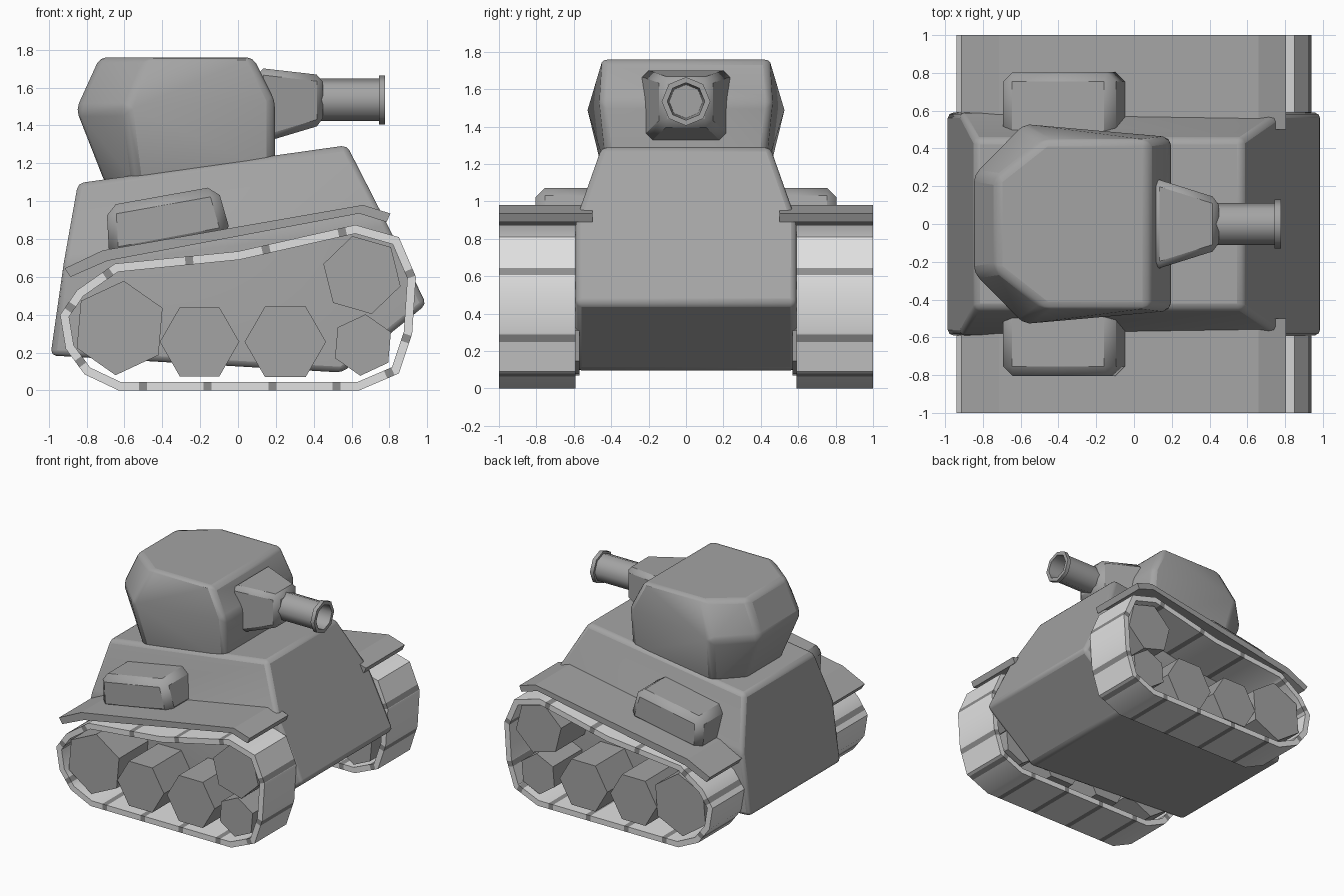
import bpy, bmesh, math
from mathutils import Vector

if "Cube" in bpy.data.objects:
    bpy.data.objects.remove(bpy.data.objects["Cube"])


def material(name, v):
    m = bpy.data.materials.new(name)
    m.diffuse_color = (v, v, v, 1)
    m.use_nodes = True
    m.node_tree.nodes["Principled BSDF"].inputs["Base Color"].default_value = m.diffuse_color
    return m


GREY = material("body grey", 0.37)
LIGHT = material("track light grey", 0.75)
DARK = material("track dark grey", 0.27)


def finish(name, bm, mats=(GREY,), bevel=0, segments=2, mirror=False, smooth=None):
    bmesh.ops.recalc_face_normals(bm, faces=bm.faces)
    me = bpy.data.meshes.new(name)
    bm.to_mesh(me)
    bm.free()
    ob = bpy.data.objects.new(name, me)
    bpy.context.collection.objects.link(ob)
    for m in mats:
        me.materials.append(m)
    if bevel:
        b = ob.modifiers.new("bevel", 'BEVEL')
        b.width, b.segments = bevel, segments
        b.limit_method, b.angle_limit = 'ANGLE', math.radians(14)
    if mirror:
        mm = ob.modifiers.new("mirror", 'MIRROR')
        mm.use_axis = (False, True, False)
        mm.use_mirror_merge = False
    if smooth:
        bpy.ops.object.select_all(action='DESELECT')
        ob.select_set(True)
        bpy.context.view_layer.objects.active = ob
        bpy.ops.object.shade_smooth_by_angle(angle=math.radians(smooth))
    return ob


def convex(name, pts, **kw):
    """Convex solid around the points, with near-flat faces joined."""
    bm = bmesh.new()
    vs = [bm.verts.new(p) for p in pts]
    bmesh.ops.convex_hull(bm, input=vs)
    bmesh.ops.delete(bm, geom=[v for v in bm.verts if not v.link_faces], context='VERTS')
    bmesh.ops.dissolve_limit(bm, angle_limit=math.radians(5), verts=bm.verts, edges=bm.edges)
    return finish(name, bm, **kw)


def both(pts):
    return [(x, s * y, z) for x, y, z in pts for s in (1, -1)]


def prism(name, outline, y0, y1, **kw):
    """Side outline (x, z) extruded along y."""
    bm = bmesh.new()
    a = [bm.verts.new((x, y0, z)) for x, z in outline]
    b = [bm.verts.new((x, y1, z)) for x, z in outline]
    bm.faces.new(a)
    bm.faces.new(b)
    for i in range(len(a)):
        bm.faces.new((a[i - 1], a[i], b[i], b[i - 1]))
    return finish(name, bm, **kw)


# Hull
lower = [(-0.99, 0.185), (0.55, 0.095), (0.995, 0.455), (0.78, 0.9), (-0.925, 0.68)]
upper = [(0.575, 1.295), (-0.845, 1.095)]
convex("hull", both([(x, 0.59, z) for x, z in lower] + [(x, 0.45, z) for x, z in upper]),
       bevel=0.03, smooth=40)

# Turret
convex("turret", both([
    (-0.73, 0.24, 1.76), (-0.47, 0.445, 1.76), (0.08, 0.445, 1.76),
    (-0.855, 0.26, 1.485), (-0.59, 0.53, 1.49), (0.195, 0.46, 1.53),
    (-0.70, 0.22, 1.09), (-0.54, 0.43, 1.09), (0.195, 0.42, 1.15)]),
    bevel=0.035, smooth=40)

# Gun mantlet
convex("gun_mantlet", both([(0.1, 0.245, 1.705), (0.1, 0.245, 1.30),
                            (0.45, 0.135, 1.665), (0.45, 0.135, 1.405)]),
       bevel=0.035, segments=1, smooth=25)

# Gun barrel with hollow muzzle, eight sides
bm = bmesh.new()
rings = []
for x, r in [(0.40, 0.112), (0.745, 0.112), (0.745, 0.13), (0.777, 0.13), (0.777, 0.1), (0.48, 0.09)]:
    rings.append([bm.verts.new((x, r * math.sin(i * math.pi / 4), 1.535 + r * math.cos(i * math.pi / 4)))
                  for i in range(8)])
for p, q in zip(rings, rings[1:]):
    for i in range(8):
        bm.faces.new((p[i - 1], p[i], q[i], q[i - 1]))
bm.faces.new(rings[0])
bm.faces.new(rings[-1])
finish("gun_barrel", bm, smooth=50)

# Fenders
prism("fenders", [(-0.915, 0.645), (-0.715, 0.74), (0.66, 0.98), (0.805, 0.935),
                  (0.785, 0.89), (0.64, 0.935), (-0.69, 0.685), (-0.885, 0.6)],
      0.5, 1.0, mirror=True)

# Storage boxes on the fenders
side = [(-0.68, 0.7), (-0.695, 0.975), (-0.11, 1.08), (-0.035, 0.82)]
convex("storage_boxes", [(x, y, z) for x, z in side for y in (0.4, 0.805)],
       bevel=0.05, segments=1, mirror=True, smooth=20)

# Road wheels: centre x, z, radius, rotation
wheels = [(-0.625, 0.33, 0.25, 25), (-0.203, 0.257, 0.21, 0), (0.25, 0.257, 0.215, 0),
          (0.66, 0.24, 0.163, 25), (0.655, 0.61, 0.212, 44)]
for n, (cx, cz, r, rot) in enumerate(wheels, 1):
    angles = [math.radians(rot + 60 * i) for i in range(6)]
    prism(f"wheel_{n}", [(cx + r * math.cos(a), cz + r * math.sin(a)) for a in angles],
          0.57, 0.965, mirror=True)

# Tracks: corner points, each with the places of dark strips on the run that follows
track = [((-0.63, 0), (0.1, 0.37, 0.64, 0.905)), ((0.64, 0), (0.8,)), ((0.85, 0.09), (0.85,)),
         ((0.92, 0.30), ()), ((0.94, 0.60), (0.12,)), ((0.85, 0.81), ()),
         ((0.62, 0.875), (0.12, 0.77)), ((0.0, 0.735), (0.4,)), ((-0.65, 0.67), (0.25,)),
         ((-0.85, 0.53), (0.6,)), ((-0.94, 0.40), ()), ((-0.91, 0.22), (0.6,)), ((-0.81, 0.085), ())]
pts, dark = [], set()
for i, (p, marks) in enumerate(track):
    p, q = Vector(p), Vector(track[(i + 1) % len(track)][0])
    d = (q - p).normalized() * 0.021
    pts.append(p)
    for t in marks:
        c = p.lerp(q, t)
        dark.add(len(pts))
        pts += [c - d, c + d]
n = len(pts)
bm = bmesh.new()
loops = []
for i, p in enumerate(pts):
    d1 = (p - pts[i - 1]).normalized()
    d2 = (pts[(i + 1) % n] - p).normalized()
    m = (Vector((-d1.y, d1.x)) + Vector((-d2.y, d2.x))).normalized()
    inner = p + m * 0.045 / max(0.5, m.dot(Vector((-d2.y, d2.x))))
    loops.append([bm.verts.new((v.x, y, v.y)) for v, y in
                  ((p, 0.59), (p, 1.0), (inner, 1.0), (inner, 0.59))])
for i in range(n):
    a, b = loops[i], loops[(i + 1) % n]
    for k in range(4):
        f = bm.faces.new((a[k - 1], a[k], b[k], b[k - 1]))
        f.material_index = 1 if i in dark else 0
finish("tracks", bm, mats=(LIGHT, DARK), mirror=True, smooth=40)
